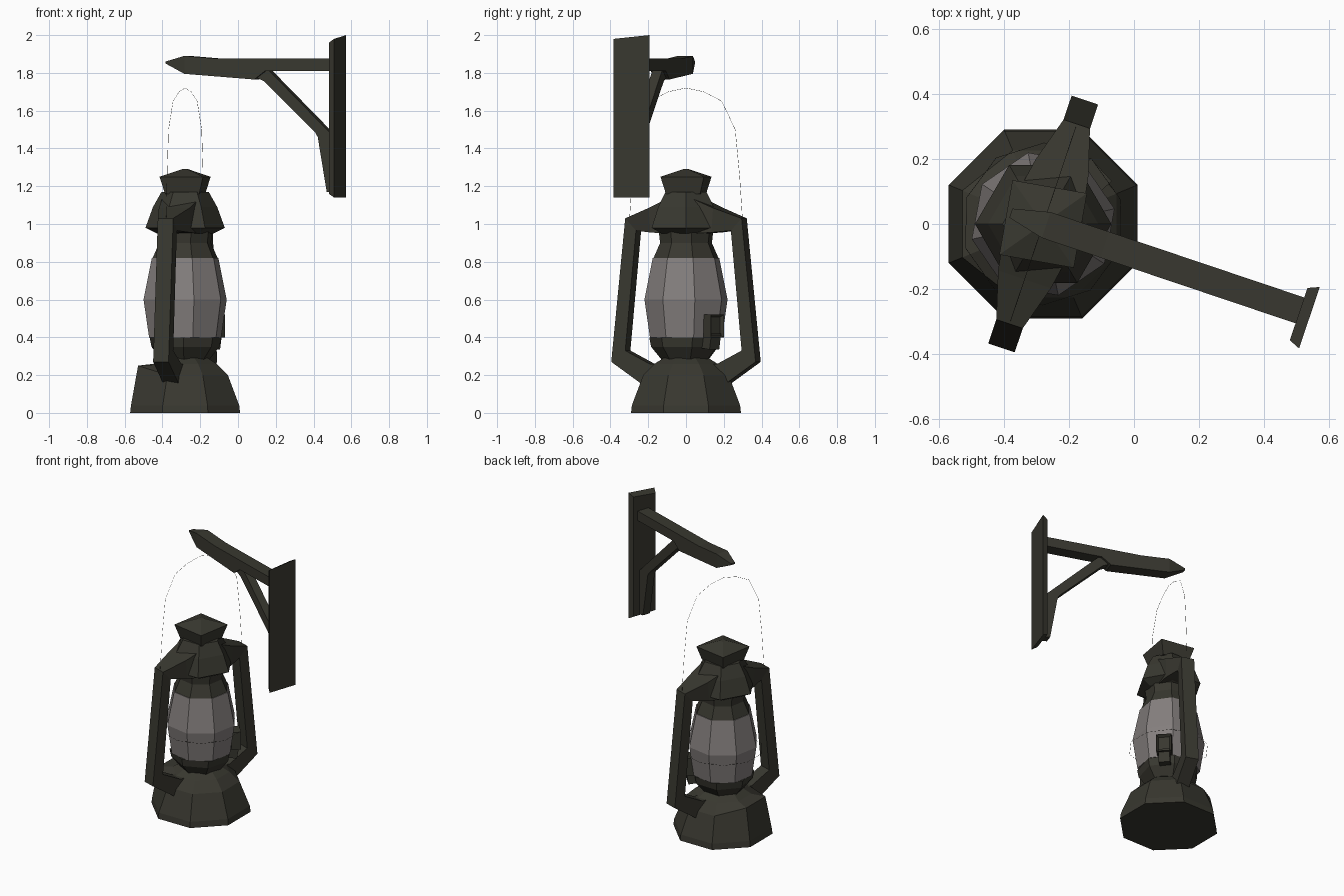
import bpy, bmesh, math
from mathutils import Vector

if "Cube" in bpy.data.objects:
    bpy.data.objects.remove(bpy.data.objects["Cube"])

TURN = math.radians(-18.6)      # the whole model is turned about z
ORIGIN = (-0.28, 0, 0)          # lantern axis

def material(name, rgb):
    m = bpy.data.materials.new(name)
    m.diffuse_color = (*rgb, 1)
    m.use_nodes = True
    m.node_tree.nodes["Principled BSDF"].inputs["Base Color"].default_value = m.diffuse_color
    return m

IRON = material("dark iron", (0.040, 0.039, 0.029))
GLASS = material("smoky glass", (0.23, 0.21, 0.205))

def place(name, data, mat):
    ob = bpy.data.objects.new(name, data)
    bpy.context.collection.objects.link(ob)
    data.materials.append(mat)
    ob.location = ORIGIN
    ob.rotation_euler.z = TURN
    return ob

def finish(name, bm, mat):
    bmesh.ops.recalc_face_normals(bm, faces=bm.faces)
    me = bpy.data.meshes.new(name)
    bm.to_mesh(me)
    bm.free()
    return place(name, me, mat)

def lathe(name, profile, sides, mat, start=0.0, tweak=None):
    """Faceted turned part, closed at both ends; start is a world angle."""
    bm = bmesh.new()
    rings = []
    for i, (r, z) in enumerate(profile):
        ring = []
        for k in range(sides):
            a = math.radians(start) - TURN + k * math.tau / sides
            ring.append(bm.verts.new((r * math.cos(a), r * math.sin(a), z)))
        if tweak:
            tweak(i, ring)
        rings.append(ring)
    for a, b in zip(rings, rings[1:]):
        for k in range(sides):
            n = (k + 1) % sides
            bm.faces.new((a[k], a[n], b[n], b[k]))
    bm.faces.new(rings[0])
    bm.faces.new(rings[-1])
    return finish(name, bm, mat)

def strip(name, upper, lower, half, mat, axis):
    """Bar between two matching edge lines (h, z), extruded along axis."""
    bm = bmesh.new()
    def pt(h, z, d):
        return bm.verts.new((h, d, z) if axis == 'y' else (d, h, z))
    loops = [[pt(*a, -half), pt(*a, half), pt(*b, half), pt(*b, -half)]
             for a, b in zip(upper, lower)]
    for a, b in zip(loops, loops[1:]):
        for i in range(4):
            j = (i + 1) % 4
            bm.faces.new((a[i], a[j], b[j], b[i]))
    bm.faces.new(loops[0])
    bm.faces.new(loops[-1])
    return finish(name, bm, mat)

def wire(name, points, mat, cyclic=False):
    cu = bpy.data.curves.new(name, 'CURVE')
    cu.dimensions = '3D'
    cu.bevel_depth = 0.0008
    cu.bevel_resolution = 0
    sp = cu.splines.new('POLY')
    sp.points.add(len(points) - 1)
    for p, co in zip(sp.points, points):
        p.co = (*co, 1)
    sp.use_cyclic_u = cyclic
    return place(name, cu, mat)

# fuel tank base, its left shoulder a little higher and fuller
def raise_left(i, ring):
    if i == 2:
        for v in ring:
            p = Vector((v.co.x, v.co.y))
            if p.x * math.cos(TURN) - p.y * math.sin(TURN) < -0.2:
                v.co.x *= 1.1
                v.co.y *= 1.1
                v.co.z += 0.05

lathe("fuel_tank", [(0.315, 0), (0.31, 0.04), (0.245, 0.2), (0.18, 0.26), (0.13, 0.29)],
      8, IRON, 22.5, raise_left)

# burner below the glass
lathe("burner", [(0.12, 0.27), (0.185, 0.35), (0.195, 0.4)], 7, IRON, 10)

# glass chimney
lathe("glass_globe", [(0.195, 0.4), (0.225, 0.6), (0.18, 0.82)], 8, GLASS, 12)

# collar and chimney hood
lathe("collar", [(0.178, 0.815), (0.14, 0.9), (0.15, 0.98)], 8, IRON, 12)
lathe("hood", [(0.15, 0.95), (0.21, 0.98), (0.17, 1.09), (0.125, 1.17)], 6, IRON, 0)
lathe("chimney_cap", [(0.13, 1.16), (0.165, 1.25), (0.02, 1.29)], 4, IRON, 35)

# side tubes, mirrored, spreading where they join the hood
OUTER = [(0.08, 1.13), (0.18, 1.085), (0.325, 1.03), (0.403, 0.27), (0.2, 0.13), (0.08, 0.17)]
INNER = [(0.08, 0.95), (0.17, 0.955), (0.265, 0.965), (0.325, 0.33), (0.19, 0.26), (0.08, 0.26)]
for side, s in (("front", -1), ("back", 1)):
    tube = strip("side_tube_" + side, [(s * h, z) for h, z in OUTER],
                 [(s * h, z) for h, z in INNER], 0.043, IRON, 'x')
    for v in tube.data.vertices:
        if v.co.z > 0.9 and abs(v.co.y) < 0.2:
            v.co.x *= 2.4 if abs(v.co.y) < 0.1 else 2.0

# winder box on the burner: open frame with its stem
bm = bmesh.new()
bmesh.ops.create_cube(bm, size=1)
for v in bm.verts:
    v.co = Vector((v.co.x * 0.06 + 0.215, v.co.y * 0.095, v.co.z * 0.12 + 0.46))
outer = max(bm.faces, key=lambda f: f.calc_center_median().x)
bmesh.ops.inset_individual(bm, faces=[outer], thickness=0.018, depth=-0.02)
winder = finish("winder_box", bm, IRON)
winder.rotation_euler.z = math.radians(43)
stem = strip("winder_stem", [(0.12, 0.41), (0.235, 0.42)], [(0.1, 0.35), (0.22, 0.335)],
             0.035, IRON, 'y')
stem.rotation_euler.z = math.radians(43)

# hair-thin wire guard and carrying bail
wire("wire_guard", [(0.25 * math.cos(k * math.tau / 10), 0.25 * math.sin(k * math.tau / 10), 0.55)
                    for k in range(10)], IRON, True)
half = [(0.315, 1.03), (0.3, 1.25), (0.275, 1.5), (0.2, 1.65), (0.1, 1.7)]
wire("bail", [(0, -v, z) for v, z in half] + [(0, 0, 1.72)]
     + [(0, v, z) for v, z in reversed(half)], IRON)

# wall bracket: arm, brace and mounting board
arm = strip("bracket_arm", [(-0.105, 1.86), (0.01, 1.89), (0.2, 1.875), (0.4, 1.875), (0.85, 1.875)],
            [(-0.105, 1.85), (0.01, 1.795), (0.4, 1.765), (0.46, 1.81), (0.85, 1.81)],
            0.042, IRON, 'y')
for v in arm.data.vertices:      # pointed tip
    if v.co.x < -0.1:
        v.co.y *= 0.35
strip("bracket_brace", [(0.44, 1.84), (0.475, 1.815), (0.81, 1.49), (0.85, 1.45), (0.86, 1.16)],
      [(0.38, 1.79), (0.45, 1.755), (0.735, 1.485), (0.75, 1.46), (0.80, 1.17)],
      0.027, IRON, 'y')
board = strip("mounting_board", [(0.835, 1.98), (0.87, 2.0)], [(0.835, 1.16), (0.87, 1.14)],
              0.1, IRON, 'y')
for v in board.data.vertices:    # slanted top edge, narrower front
    if v.co.z > 1.9 and v.co.y < 0:
        v.co.z -= 0.02
    if v.co.x < 0.85:
        v.co.y *= 0.85
    v.co.y -= 0.012
